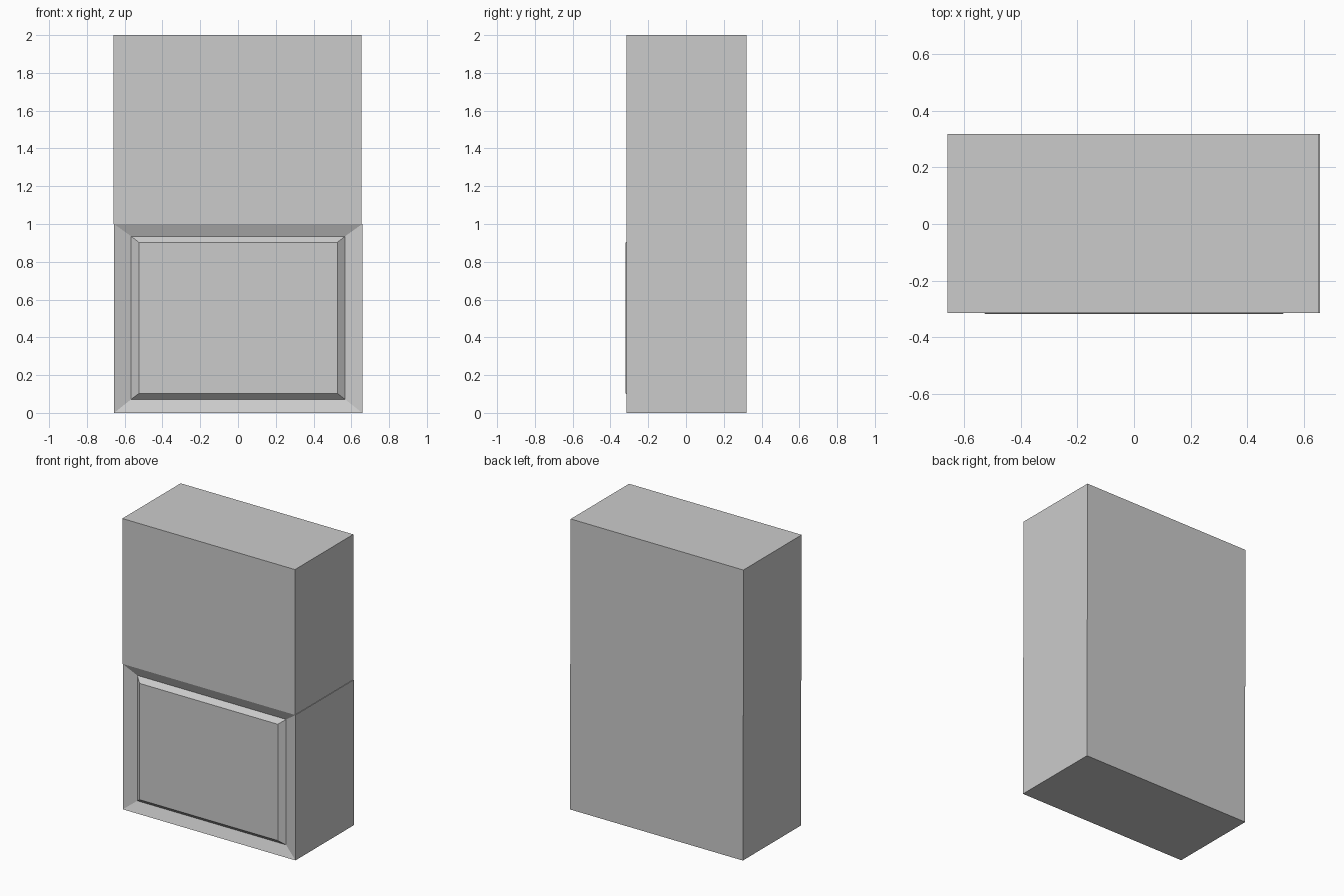
import bpy, bmesh

if "Cube" in bpy.data.objects:
    bpy.data.objects.remove(bpy.data.objects["Cube"])


def make_object(name, bm):
    bmesh.ops.recalc_face_normals(bm, faces=bm.faces)
    mesh = bpy.data.meshes.new(name)
    bm.to_mesh(mesh)
    bm.free()
    obj = bpy.data.objects.new(name, mesh)
    bpy.context.collection.objects.link(obj)
    return obj


def stacked_rings(name, rings):
    """Join rectangles (x0, x1, z0, z1, y) into a closed solid."""
    bm = bmesh.new()
    loops = [[bm.verts.new(p) for p in
              ((x0, y, z0), (x1, y, z0), (x1, y, z1), (x0, y, z1))]
             for x0, x1, z0, z1, y in rings]
    for a, b in zip(loops, loops[1:]):
        for i in range(4):
            j = (i + 1) % 4
            bm.faces.new((a[i], a[j], b[j], b[i]))
    bm.faces.new(loops[0])
    bm.faces.new(loops[-1])
    return make_object(name, bm)


BACK, FRONT = 0.319, -0.315

# Plain upper block
stacked_rings("upper_block", [
    (-0.66, 0.654, 1.0, 2.0, BACK),
    (-0.66, 0.654, 1.0, 2.0, FRONT),
])

# Lower block: frame slopes in to a groove, then out to a raised panel
stacked_rings("lower_panel_block", [
    (-0.656, 0.658, 0.0, 1.0, BACK),
    (-0.656, 0.658, 0.0, 1.0, FRONT),
    (-0.566, 0.567, 0.072, 0.935, FRONT + 0.028),
    (-0.525, 0.526, 0.103, 0.903, FRONT - 0.004),
])
